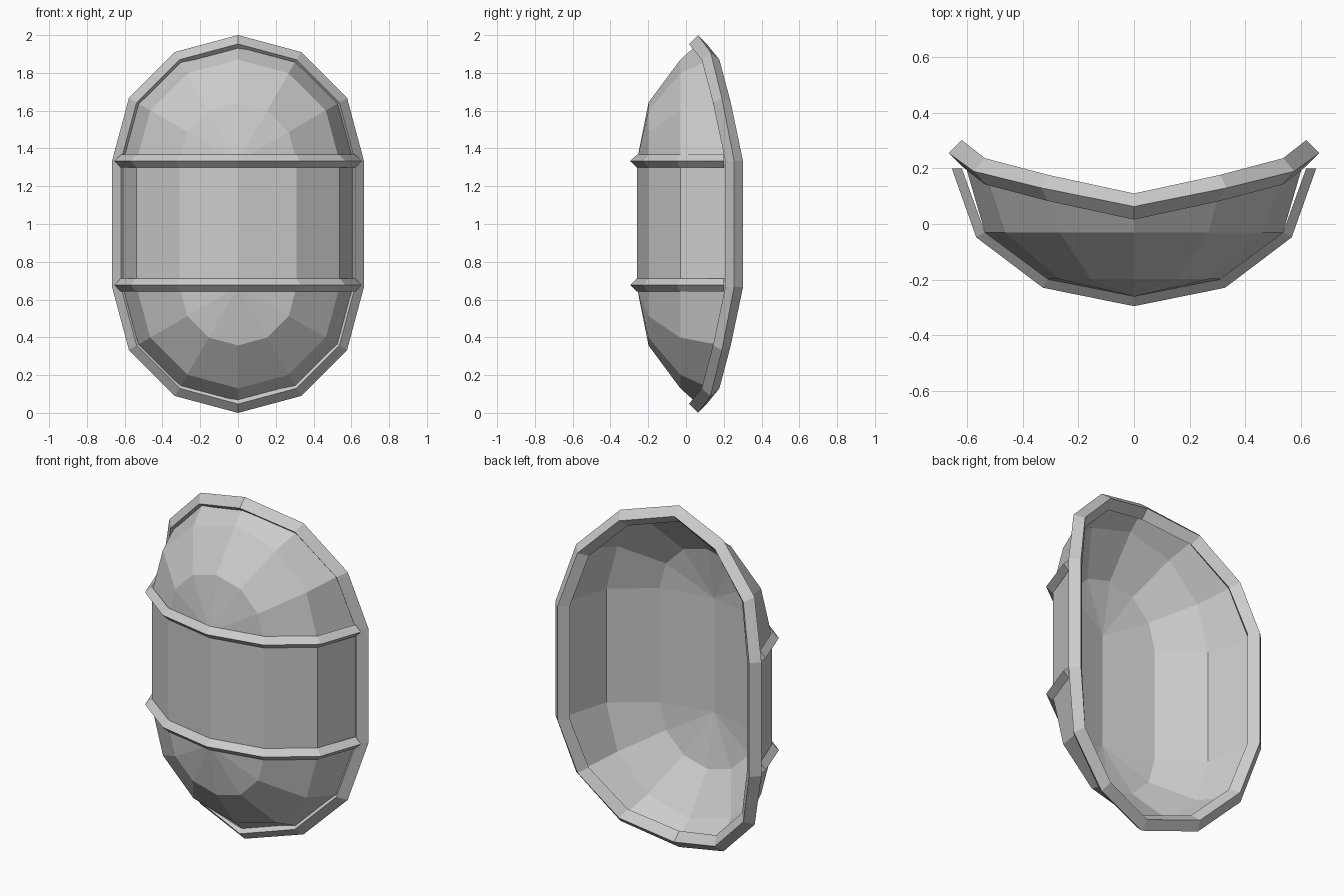
import bpy
import bmesh
from math import sin, cos, radians

cube = bpy.data.objects.get("Cube")
if cube:
    bpy.data.objects.remove(cube)

grey = bpy.data.materials.new("Plain grey")
grey.use_nodes = True
colour = (0.6, 0.6, 0.6, 1)
grey.diffuse_color = colour
grey.node_tree.nodes["Principled BSDF"].inputs["Base Color"].default_value = colour

RADIUS, DEPTH, BACK = 0.62, 0.46, 0.2
HIGH, LOW = 1.333, 0.667
RIM_Y = (0.255, 0.19, 0.13, 0.063)      # rim depth from side to tip


def make_object(name, bm):
    bmesh.ops.recalc_face_normals(bm, faces=bm.faces)
    mesh = bpy.data.meshes.new(name)
    bm.to_mesh(mesh)
    bm.free()
    mesh.materials.append(grey)
    obj = bpy.data.objects.new(name, mesh)
    bpy.context.collection.objects.link(obj)
    return obj


def rim_depth(step):
    return RIM_Y[3 - abs(step % 6 - 3)]


def outline(radius, depth):
    """Stadium outline: a half circle above and one below, in 30 degree steps."""
    points = []
    for centre, first in ((HIGH, 0), (LOW, 6)):
        for step in range(first, first + 7):
            a = radians(step * 30)
            points.append((radius * cos(a), depth(step), centre + radius * sin(a)))
    return points


def bridge(bm, a, b, closed=True):
    n = len(a)
    for i in range(n if closed else n - 1):
        j = (i + 1) % n
        corners = list(dict.fromkeys((a[i], a[j], b[j], b[i])))
        bm.faces.new(corners)


# Curved shell: domed ends around two poles, joined by a straight middle
bm = bmesh.new()
poles = [bm.verts.new((0, BACK - DEPTH, z)) for z in (HIGH, LOW)]
rings = [[poles[0]] * 7 + [poles[1]] * 7]
for angle in (30, 60):
    y = BACK - DEPTH * cos(radians(angle))
    rings.append([bm.verts.new(p) for p in outline(RADIUS * sin(radians(angle)), lambda s: y)])
rings.append([bm.verts.new(p) for p in outline(RADIUS, rim_depth)])
for inner, outer in zip(rings, rings[1:]):
    bridge(bm, inner, outer)
make_object("shell", bm)

# Rim: diamond section swept around the shell edge
bm = bmesh.new()
H = 0.047
loops = []
for out, back in ((H, 0), (0, H), (-H, 0), (0, -H)):
    loops.append([bm.verts.new(p) for p in outline(RADIUS + out, lambda s: rim_depth(s) + back)])
for i in range(4):
    bridge(bm, loops[i], loops[(i + 1) % 4])
make_object("rim", bm)


# Ridged bands across the front where the domes begin
def band(name, z):
    bm = bmesh.new()
    edges = []
    for out, dz in ((0, 0.034), (0.036, 0), (0, -0.034)):
        line = []
        for step in range(-3, 4):
            a = radians(step * 30)
            line.append(bm.verts.new(((RADIUS + out) * sin(a),
                                      BACK - (DEPTH + out) * cos(a), z + dz)))
        edges.append(line)
    bridge(bm, edges[0], edges[1], False)
    bridge(bm, edges[1], edges[2], False)
    for end in (0, -1):
        bm.faces.new([line[end] for line in edges])
    make_object(name, bm)


band("upper_band", HIGH)
band("lower_band", LOW + 0.01)
